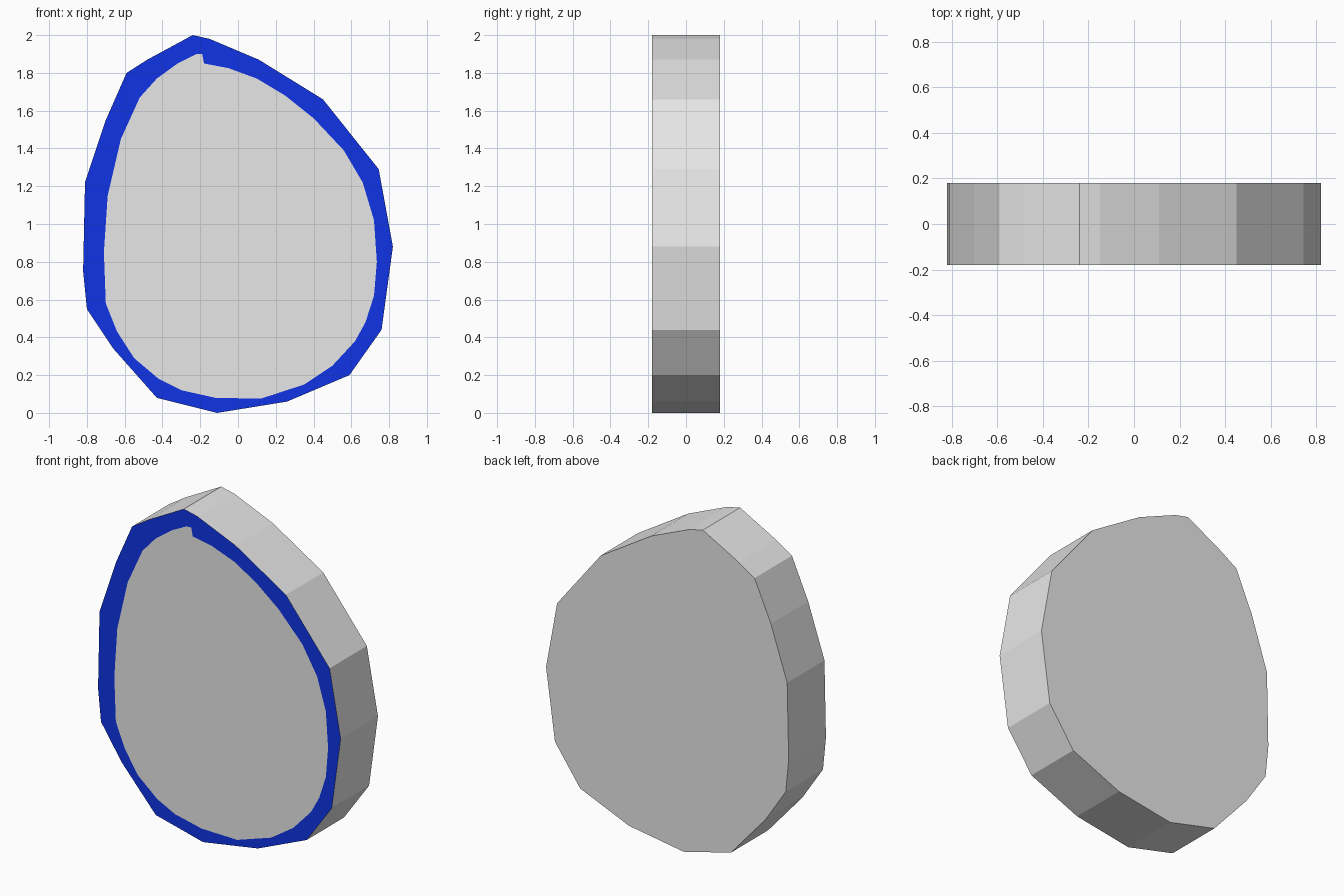
import bpy, bmesh

if "Cube" in bpy.data.objects:
    bpy.data.objects.remove(bpy.data.objects["Cube"])

HALF_DEPTH = 0.18

# Faceted outer silhouette (x, z), clockwise from the top
OUTER = [(-0.24, 2.0), (-0.15, 1.98), (0.11, 1.87), (0.45, 1.66), (0.745, 1.29),
         (0.82, 0.88), (0.76, 0.44), (0.59, 0.20), (0.26, 0.06), (-0.11, 0.0),
         (-0.43, 0.08), (-0.66, 0.34), (-0.80, 0.55), (-0.82, 0.75),
         (-0.81, 1.22), (-0.70, 1.55), (-0.59, 1.80), (-0.48, 1.87)]

# Edge of the grey centre on the front face (x, z), with its notch at the top
INNER = [(-0.19, 1.90), (-0.18, 1.85), (-0.05, 1.825), (0.10, 1.77), (0.25, 1.68),
         (0.40, 1.56), (0.56, 1.39), (0.66, 1.22), (0.72, 1.02), (0.735, 0.80),
         (0.72, 0.62), (0.675, 0.48), (0.62, 0.38), (0.50, 0.25), (0.35, 0.15),
         (0.12, 0.075), (-0.12, 0.08), (-0.30, 0.12), (-0.42, 0.18), (-0.55, 0.29),
         (-0.64, 0.43), (-0.70, 0.58), (-0.71, 0.85), (-0.69, 1.15), (-0.62, 1.45),
         (-0.52, 1.67), (-0.43, 1.77), (-0.32, 1.85), (-0.22, 1.90)]


def material(name, color):
    mat = bpy.data.materials.new(name)
    mat.diffuse_color = (*color, 1.0)
    mat.use_nodes = True
    mat.node_tree.nodes["Principled BSDF"].inputs["Base Color"].default_value = mat.diffuse_color
    return mat


def loop(bm, points, y):
    """Closed loop of vertices and edges at depth y."""
    verts = [bm.verts.new((x, y, z)) for x, z in points]
    edges = [bm.edges.new((v, verts[(i + 1) % len(verts)])) for i, v in enumerate(verts)]
    return verts, edges


bm = bmesh.new()
front, front_edges = loop(bm, OUTER, -HALF_DEPTH)
centre, centre_edges = loop(bm, INNER, -HALF_DEPTH)

# Blue border between the two front loops
border = bmesh.ops.triangle_fill(bm, use_beauty=True, edges=front_edges + centre_edges,
                                 normal=(0, -1, 0))
for item in border["geom"]:
    if isinstance(item, bmesh.types.BMFace):
        item.material_index = 1

# Grey front centre, back and rim
back, _ = loop(bm, OUTER, HALF_DEPTH)
bm.faces.new(centre)
bm.faces.new(back)
for i in range(len(front)):
    j = (i + 1) % len(front)
    bm.faces.new((front[i], front[j], back[j], back[i]))
bmesh.ops.recalc_face_normals(bm, faces=bm.faces[:])

mesh = bpy.data.meshes.new("faceted_disc")
bm.to_mesh(mesh)
bm.free()
mesh.materials.append(material("light grey", (0.8, 0.8, 0.8)))
mesh.materials.append(material("deep blue", (0.005, 0.034, 0.78)))
disc = bpy.data.objects.new("faceted_disc", mesh)
bpy.context.collection.objects.link(disc)
